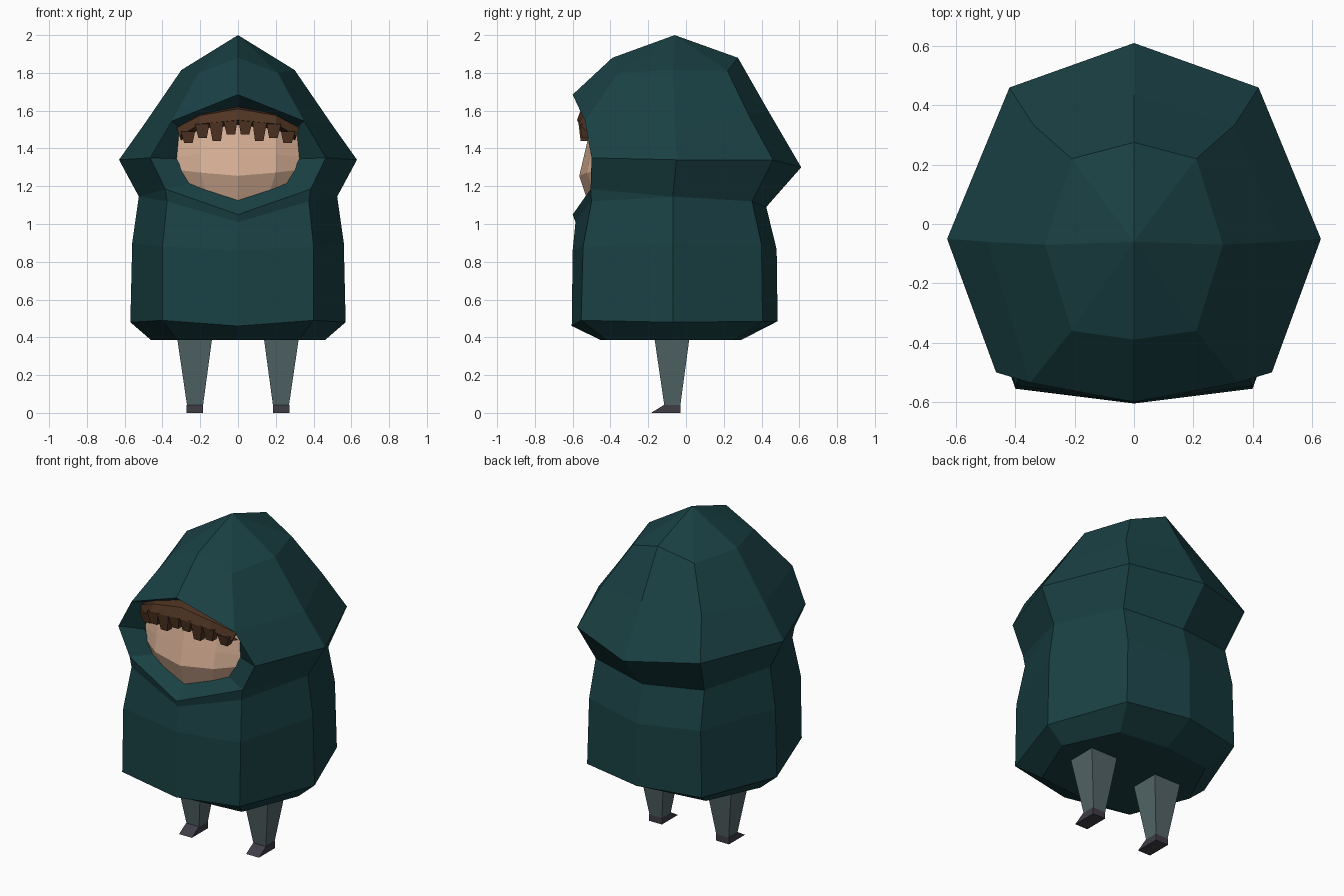
import bpy, bmesh


def material(name, rgb):
    m = bpy.data.materials.new(name)
    m.diffuse_color = (*rgb, 1)
    return m


TEAL = material("teal cloth", (0.010, 0.052, 0.058))
SKIN = material("skin", (0.68, 0.43, 0.30))
BROWN = material("brown hair", (0.080, 0.035, 0.017))
GREY = material("grey trousers", (0.085, 0.130, 0.135))
DARK = material("dark shoe", (0.050, 0.046, 0.060))


def skin_rows(name, mat, sheets, skip=()):
    """Skin rows of +x points into flat faces and mirror them across x = 0.
    skip lists (row, column) cells of the first sheet to leave open."""
    bm = bmesh.new()
    for s, rows in enumerate(sheets):
        for r in range(len(rows) - 1):
            for c in range(len(rows[r]) - 1):
                if s == 0 and (r, c) in skip:
                    continue
                quad = [rows[r][c], rows[r][c + 1], rows[r + 1][c + 1], rows[r + 1][c]]
                pts = list(dict.fromkeys(quad))      # drop repeated corners
                if len(pts) < 3:
                    continue
                bm.faces.new([bm.verts.new(p) for p in pts])
                bm.faces.new([bm.verts.new((-x, y, z)) for x, y, z in reversed(pts)])
    bmesh.ops.remove_doubles(bm, verts=bm.verts, dist=0.0005)
    me = bpy.data.meshes.new(name)
    bm.to_mesh(me)
    bm.free()
    me.materials.append(mat)
    ob = bpy.data.objects.new(name, me)
    bpy.context.collection.objects.link(ob)
    return ob


def rect(x0, x1, y0, y1, z):
    return [(x0, y0, z), (x1, y0, z), (x1, y1, z), (x0, y1, z), (x0, y0, z)]


def capped(*rings):
    """Close a stack of rectangles with a fan at each end."""
    def mid(r):
        return [tuple(sum(p[k] for p in r[:4]) / 4 for k in range(3))] * 5
    return [mid(rings[0]), *rings, mid(rings[-1])]


# Hooded coat: half rings from front to back, bottom to top
neck_side = [(0.525, -0.07, 1.145), (0.37, 0.35, 1.12), (0, 0.425, 1.09)]
chin = [(0, -0.60, 1.05), (0.385, -0.505, 1.185)] + neck_side
wide = [(0, -0.55, 1.35), (0.465, -0.50, 1.35), (0.63, -0.05, 1.34),
        (0.42, 0.46, 1.34), (0, 0.61, 1.30)]
brow = [(0, -0.60, 1.685), (0.35, -0.535, 1.545), (0.495, -0.06, 1.53),
        (0.34, 0.335, 1.57), (0, 0.435, 1.60)]
coat = [
    [(0, -0.07, 0.385)] * 5,
    [(0, -0.45, 0.385), (0.32, -0.42, 0.385), (0.46, -0.07, 0.385),
     (0.31, 0.25, 0.385), (0, 0.29, 0.385)],
    [(0, -0.605, 0.46), (0.40, -0.555, 0.49), (0.57, -0.07, 0.48),
     (0.39, 0.405, 0.485), (0, 0.485, 0.485)],
    [(0, -0.60, 0.86), (0.40, -0.545, 0.88), (0.56, -0.07, 0.90),
     (0.38, 0.40, 0.89), (0, 0.48, 0.865)],
    [(0, -0.585, 1.01), (0.375, -0.50, 1.12)] + neck_side,
    chin, wide, brow,
    [(0, -0.39, 1.88), (0.21, -0.36, 1.80), (0.30, -0.07, 1.815),
     (0.21, 0.22, 1.81), (0, 0.275, 1.88)],
    [(0, -0.06, 2.0)] * 5,
]
# Rim of the hood opening, turned inwards to the face
rim = [
    [chin[0], chin[1], wide[1], brow[1], brow[0]],
    [(0, -0.52, 1.125), (0.26, -0.46, 1.215), (0.325, -0.44, 1.345),
     (0.31, -0.43, 1.51), (0, -0.46, 1.62)],
]
skin_rows("hooded_coat", TEAL, [coat, rim], skip={(5, 0), (6, 0)})

# Face
skin_rows("face", SKIN, [[
    [(0, -0.522, 1.125), (0.17, -0.49, 1.18), (0.265, -0.455, 1.215)],
    [(0, -0.565, 1.255), (0.20, -0.525, 1.272), (0.305, -0.45, 1.285)],
    [(0, -0.538, 1.37), (0.20, -0.505, 1.37), (0.33, -0.43, 1.355)],
    [(0, -0.50, 1.53), (0.20, -0.47, 1.53), (0.32, -0.41, 1.50)],
]])

# Fringe band with tapered tufts hanging from it
band = [
    [(0, -0.49, 1.52), (0.20, -0.46, 1.50), (0.30, -0.42, 1.44)],
    [(0, -0.577, 1.55), (0.20, -0.567, 1.53), (0.31, -0.50, 1.465)],
    [(0, -0.555, 1.61), (0.20, -0.545, 1.575), (0.325, -0.48, 1.51)],
    [(0, -0.46, 1.62), (0.20, -0.45, 1.59), (0.31, -0.42, 1.52)],
]
tufts = []
for x, y, z, drop in [(0.04, -0.572, 1.55, 0.075), (0.115, -0.570, 1.54, 0.10),
                      (0.19, -0.562, 1.53, 0.075), (0.265, -0.525, 1.49, 0.06)]:
    tufts.append(capped(rect(x - 0.025, x + 0.02, y + 0.012, y + 0.05, z - drop),
                        rect(x - 0.038, x + 0.038, y, y + 0.08, z)))
skin_rows("hair_fringe", BROWN, [band] + tufts)

# Tapered legs and wedge shoes
skin_rows("legs", GREY, [capped(rect(0.185, 0.27, -0.115, -0.03, 0.04),
                                rect(0.137, 0.322, -0.167, 0.018, 0.395))])
skin_rows("shoes", DARK, [capped(rect(0.185, 0.272, -0.185, -0.03, 0),
                                 rect(0.185, 0.272, -0.117, -0.03, 0.042))])
